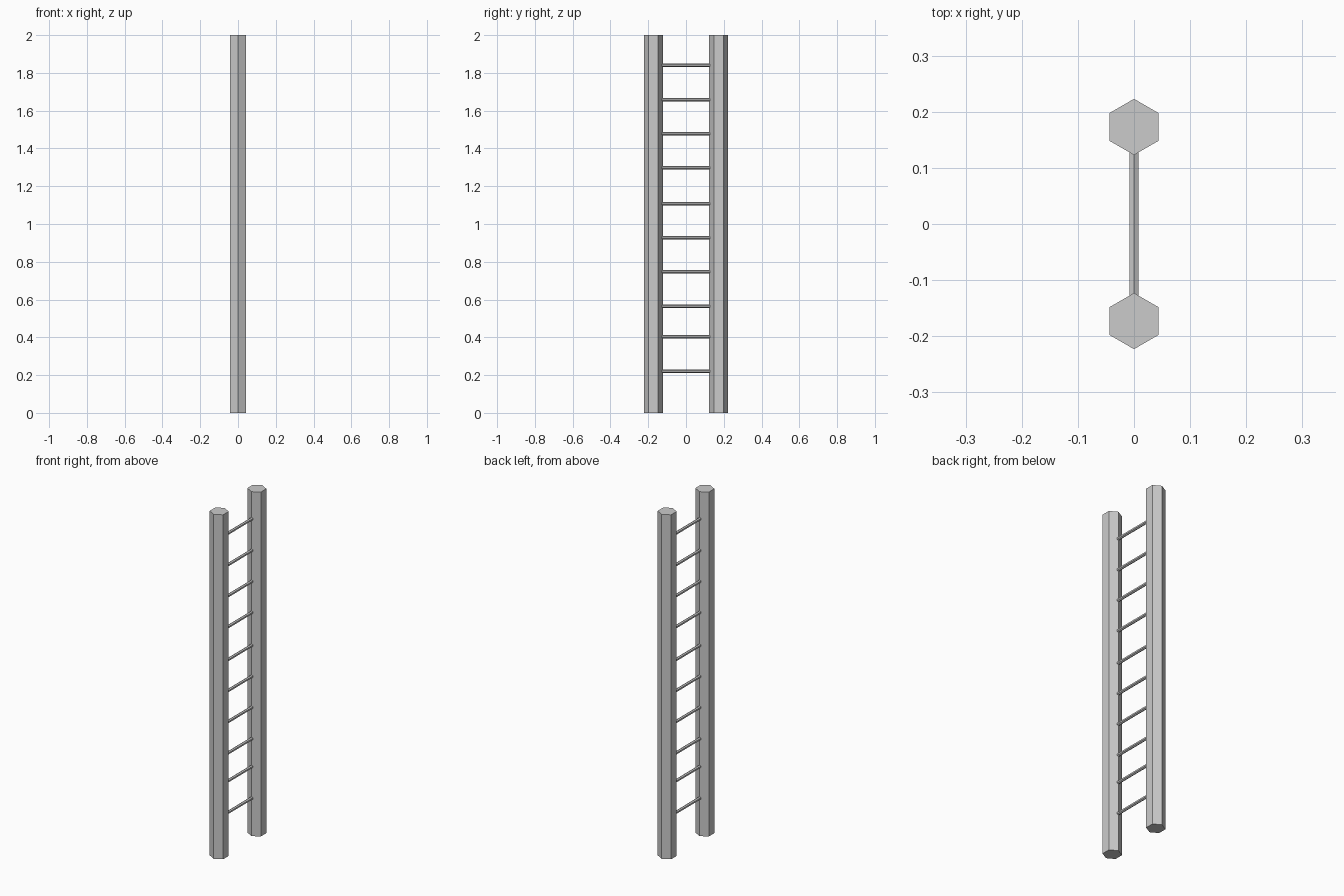
import bpy
from math import pi

if "Cube" in bpy.data.objects:
    bpy.data.objects.remove(bpy.data.objects["Cube"])

RAIL_Y = 0.173
RAIL_RADIUS = 0.05
RUNG_RADIUS = 0.0088
RUNG_LENGTH = 0.26
RUNG_HEIGHTS = [0.22, 0.403, 0.565, 0.747, 0.927, 1.107, 1.298, 1.478, 1.658, 1.841]


def hex_bar(name, radius, length, location, rotation=(0, 0, 0)):
    bpy.ops.mesh.primitive_cylinder_add(vertices=6, radius=radius, depth=length,
                                        location=location, rotation=rotation)
    bar = bpy.context.object
    bar.name = name
    return bar


# Upright rails, hexagonal with a corner facing inward
for name, side in (("front_rail", -1), ("back_rail", 1)):
    hex_bar(name, RAIL_RADIUS, 2.0, (0, side * RAIL_Y, 1.0))

# Thin hexagonal rungs, ends set into the rails
for i, z in enumerate(RUNG_HEIGHTS, 1):
    hex_bar(f"rung_{i}", RUNG_RADIUS, RUNG_LENGTH, (0, 0, z), (pi / 2, 0, 0))
